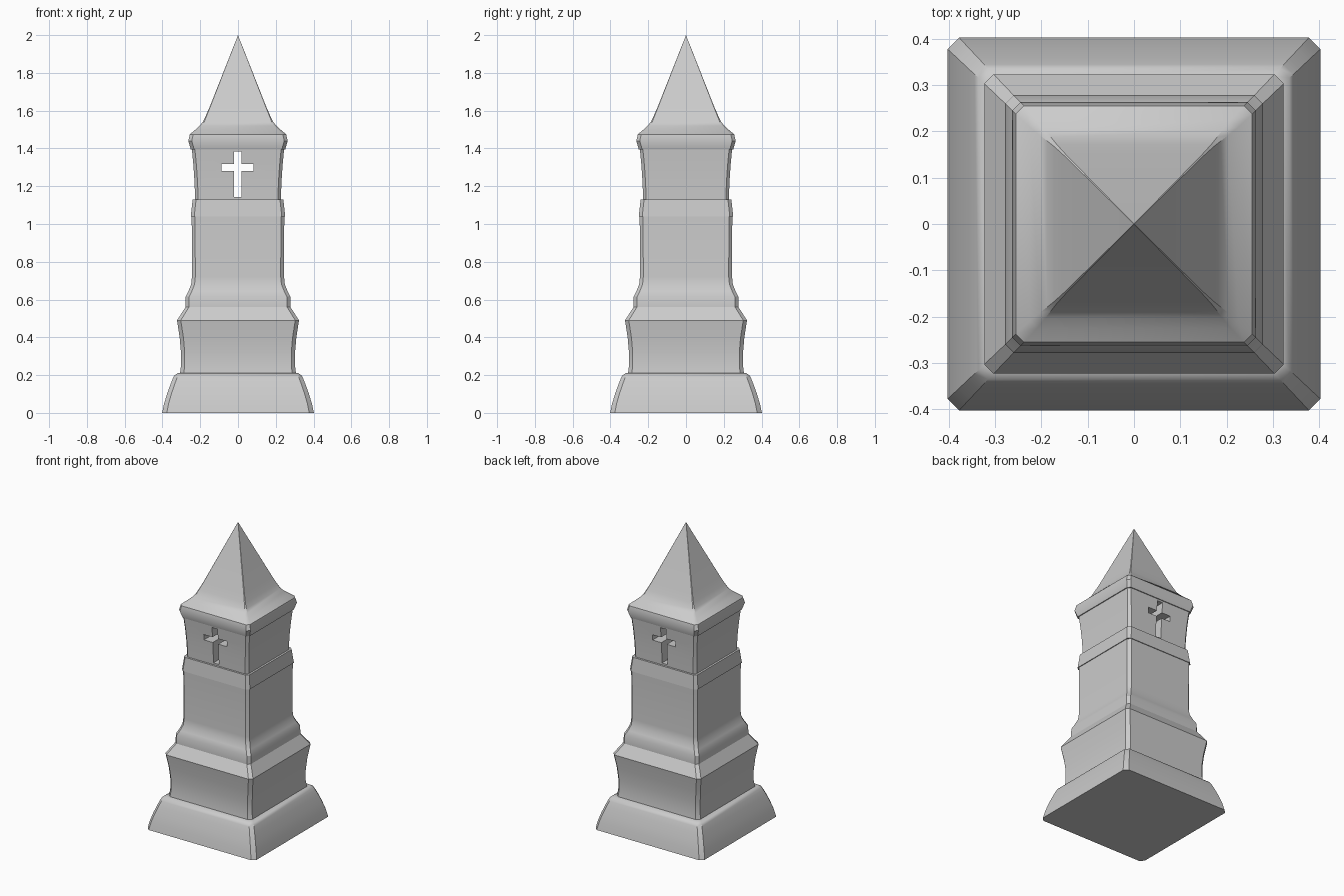
import bpy, bmesh, math

if "Cube" in bpy.data.objects:
    bpy.data.objects.remove(bpy.data.objects["Cube"])

# Stacked outline of the tower: (height, half width, corner chamfer)
BASE = [(0, .402, .025), (.05, .391, .024), (.10, .376, .023), (.15, .358, .022),
        (.185, .344, .021), (.2, .335, .02), (.21, .32, .02)]
PLINTH = [(.21, .307, .02), (.25, .302, .02), (.32, .302, .02), (.40, .309, .02),
          (.49, .323, .02), (.56, .278, .018), (.615, .277, .018)]
SHAFT = [(.645, .262, .018), (.68, .248, .018), (.72, .244, .018), (1.04, .245, .018)]
BAND = [(1.04, .25, .018), (1.13, .24, .018)]
LANTERN = [(1.13, .227, .016), (1.22, .230, .016), (1.31, .236, .016), (1.395, .244, .016)]
CORNICE = [(1.395, .25, .018), (1.44, .263, .018), (1.475, .255, .018)]
ROOF = [(1.5, .225, .016), (1.52, .203, .012), (1.54, .187, .008), (1.57, .172, .005),
        (1.62, .15, .003)]
APEX = 2.0


def ring(bm, z, w, c):
    a = w - c
    pts = [(a, -w), (w, -a), (w, a), (a, w), (-a, w), (-w, a), (-w, -a), (-a, -w)]
    return [bm.verts.new((x, y, z)) for x, y in pts]


def finish(bm, name):
    bmesh.ops.recalc_face_normals(bm, faces=bm.faces)
    mesh = bpy.data.meshes.new(name)
    bm.to_mesh(mesh)
    bm.free()
    obj = bpy.data.objects.new(name, mesh)
    bpy.context.collection.objects.link(obj)
    return obj


# Tower: chamfered square rings lofted up to a point
bm = bmesh.new()
rings = [ring(bm, *p) for p in BASE + PLINTH + SHAFT + BAND + LANTERN + CORNICE + ROOF]
bm.faces.new(rings[0])
for lo, hi in zip(rings, rings[1:]):
    for i in range(8):
        j = (i + 1) % 8
        bm.faces.new((lo[i], lo[j], hi[j], hi[i]))
tip = bm.verts.new((0, 0, APEX))
for i in range(8):
    bm.faces.new((rings[-1][i], rings[-1][(i + 1) % 8], tip))
tower = finish(bm, "tower")

# Cross-shaped opening running from front to back
bm = bmesh.new()
cx, v, h = -.002, .02, .085
z0, z1, z2, z3 = 1.142, 1.28, 1.317, 1.384
outline = [(-v, z0), (v, z0), (v, z1), (h, z1), (h, z2), (v, z2),
           (v, z3), (-v, z3), (-v, z2), (-h, z2), (-h, z1), (-v, z1)]
face = bm.faces.new([bm.verts.new((cx + x, -.5, z)) for x, z in outline])
out = bmesh.ops.extrude_face_region(bm, geom=[face])
for e in out["geom"]:
    if isinstance(e, bmesh.types.BMVert):
        e.co.y = .5
cutter = finish(bm, "cross_cutter")
cutter.hide_render = True

cut = tower.modifiers.new("cross_opening", 'BOOLEAN')
cut.operation = 'DIFFERENCE'
cut.solver = 'EXACT'
cut.object = cutter
bpy.context.view_layer.objects.active = tower
tower.select_set(True)
bpy.ops.object.modifier_apply(modifier=cut.name)
bpy.data.objects.remove(cutter)

# Soft curves, crisp mouldings
bpy.ops.object.shade_smooth_by_angle(angle=math.radians(30))
